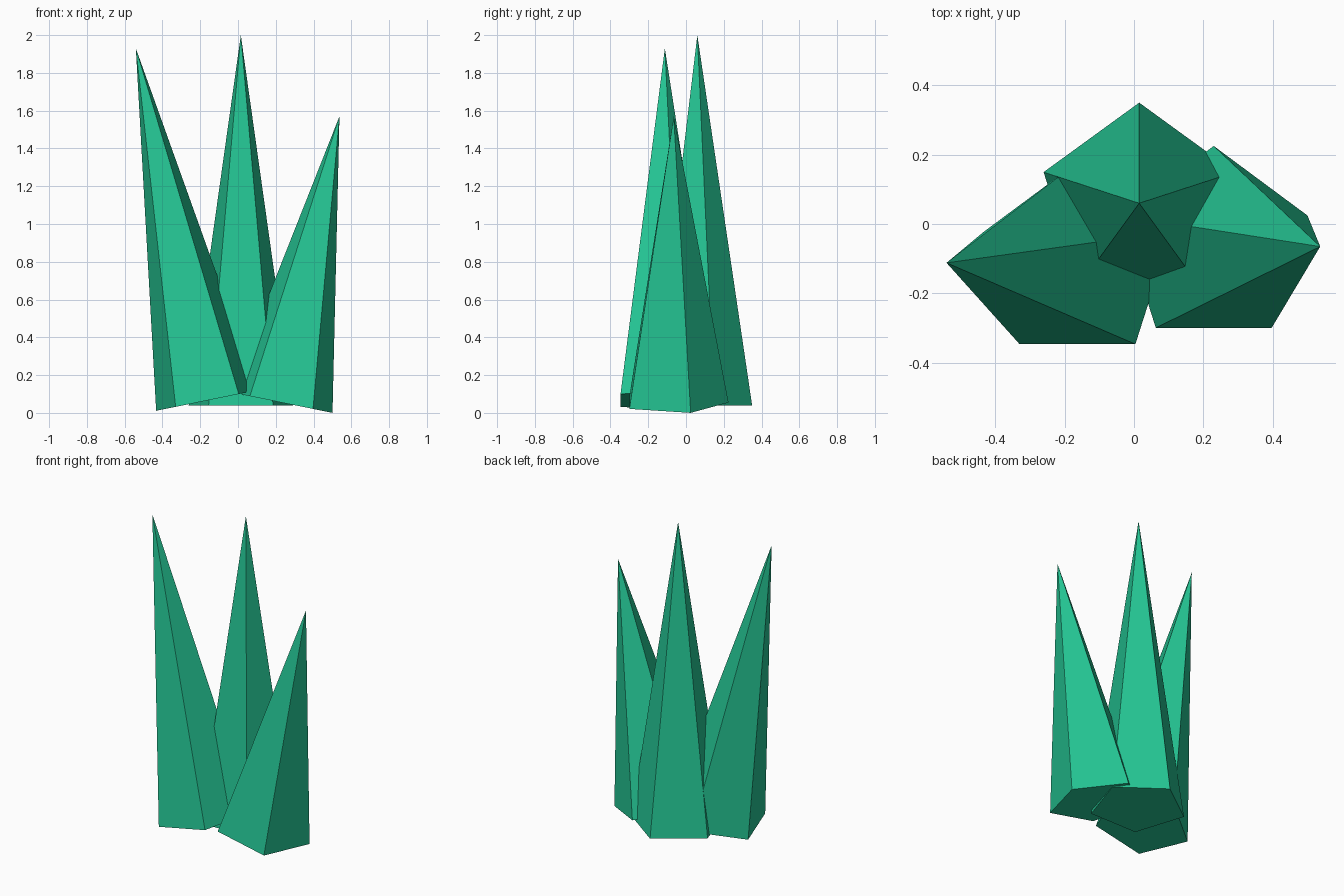
import bpy, bmesh, math
from mathutils import Matrix

if "Cube" in bpy.data.objects:
    bpy.data.objects.remove(bpy.data.objects["Cube"])

green = bpy.data.materials.new("emerald green")
green.diffuse_color = (0.018, 0.56, 0.295, 1)
green.use_nodes = True
green.node_tree.nodes["Principled BSDF"].inputs["Base Color"].default_value = green.diffuse_color

SIDES, RADIUS = 5, 0.29


def crystal(name, base, length, tilt):
    """Five-sided spike with a corner toward +y, leaning about the y axis."""
    bm = bmesh.new()
    ring = []
    for i in range(SIDES):
        a = math.pi / 2 + i * math.tau / SIDES
        ring.append(bm.verts.new((RADIUS * math.cos(a), RADIUS * math.sin(a), 0)))
    tip = bm.verts.new((0, 0, length))
    bm.faces.new(ring[::-1])
    for i in range(SIDES):
        bm.faces.new((ring[i], ring[(i + 1) % SIDES], tip))
    bm.transform(Matrix.Translation(base) @ Matrix.Rotation(tilt, 4, 'Y'))
    mesh = bpy.data.meshes.new(name)
    bm.to_mesh(mesh)
    bm.free()
    mesh.materials.append(green)
    bpy.context.collection.objects.link(bpy.data.objects.new(name, mesh))


# Tall upright spike and two leaning side spikes
crystal("center_crystal", (0.015, 0.06, 0.04), 1.96, 0)
crystal("left_crystal", (-0.163, -0.112, 0.066), 1.902, -0.2)
crystal("right_crystal", (0.23, -0.065, 0.055), 1.546, 0.2)
